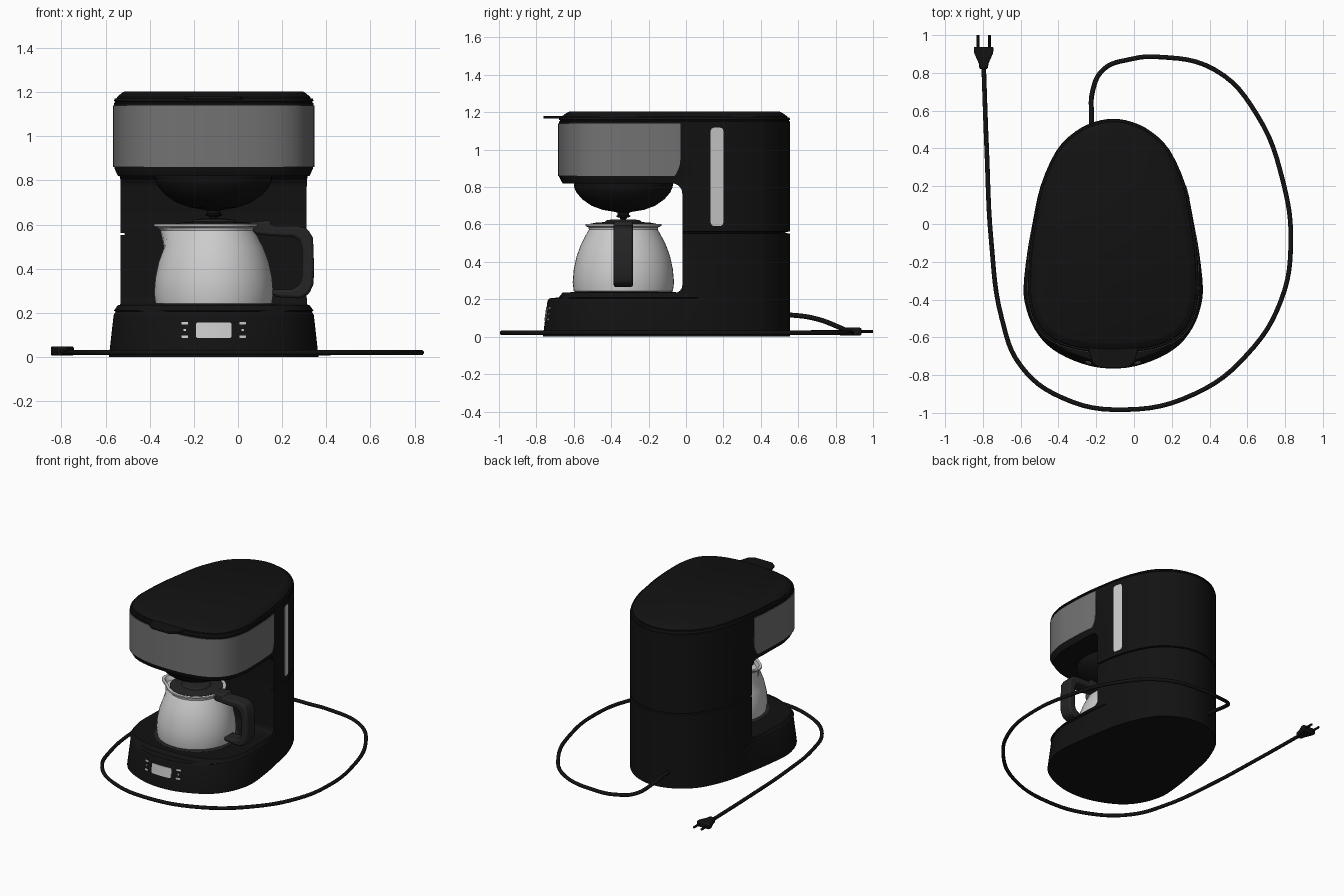
import bpy, bmesh, math
from mathutils import Vector

if "Cube" in bpy.data.objects:
    bpy.data.objects.remove(bpy.data.objects["Cube"])

CX = -0.11            # machine centre line
POT = (CX, -0.335)    # carafe axis


def material(name, v):
    m = bpy.data.materials.new(name)
    m.diffuse_color = (v, v, v, 1)
    m.use_nodes = True
    m.node_tree.nodes["Principled BSDF"].inputs["Base Color"].default_value = m.diffuse_color
    return m


BLACK, DARK = material("black", 0.006), material("dark_grey", 0.018)
STEEL, LIGHT = material("steel", 0.17), material("light_grey", 0.55)


def finish(ob, mat, angle=30):
    if mat:
        ob.data.materials.clear()
        ob.data.materials.append(mat)
    bpy.ops.object.select_all(action='DESELECT')
    ob.select_set(True)
    bpy.context.view_layer.objects.active = ob
    bpy.ops.object.shade_smooth_by_angle(angle=math.radians(angle))
    return ob


def loft(name, rings, mat=None):
    """Skin a stack of equal-length closed rings and cap both ends."""
    bm = bmesh.new()
    vs = [[bm.verts.new(p) for p in r] for r in rings]
    n = len(vs[0])
    for a, b in zip(vs, vs[1:]):
        for i in range(n):
            bm.faces.new((a[i], a[(i + 1) % n], b[(i + 1) % n], b[i]))
    bm.faces.new(vs[0])
    bm.faces.new(vs[-1])
    bmesh.ops.recalc_face_normals(bm, faces=bm.faces)
    me = bpy.data.meshes.new(name)
    bm.to_mesh(me)
    bm.free()
    ob = bpy.data.objects.new(name, me)
    bpy.context.collection.objects.link(ob)
    return finish(ob, mat)


def prism(name, axis, poly, a, b, mat=None, bevel=0):
    put = {'x': lambda p, t: (t, p[0], p[1]), 'y': lambda p, t: (p[0], t, p[1]),
           'z': lambda p, t: (p[0], p[1], t)}[axis]
    ob = loft(name, [[put(p, t) for p in poly] for t in (a, b)], mat)
    if bevel:
        m = ob.modifiers.new("bevel", 'BEVEL')
        m.width, m.segments, m.limit_method = bevel, 2, 'ANGLE'
    return ob


def lathe(name, prof, mat, center=POT, n=48, spout=0):
    rings = []
    for r, z in prof:
        ring = []
        for i in range(n):
            t = 2 * math.pi * i / n
            lift = max(0, min(1, (z - 0.5) / 0.085))
            k = r + spout * lift * max(0, -math.cos(t)) ** 14
            ring.append((center[0] + k * math.cos(t), center[1] + k * math.sin(t), z))
        rings.append(ring)
    return loft(name, rings, mat)


def rrect(u0, u1, v0, v1, radii):
    """Rounded rectangle; radii at (u1,v1), (u0,v1), (u0,v0), (u1,v0)."""
    out = []
    for k, (u, v, su, sv) in enumerate(((u1, v1, 1, 1), (u0, v1, -1, 1),
                                        (u0, v0, -1, -1), (u1, v0, 1, -1))):
        r = radii[k]
        for i in range(9 if r else 1):
            t = math.pi / 2 * (k + i / 8)
            out.append((u - su * r + r * math.cos(t), v - sv * r + r * math.sin(t)) if r else (u, v))
    return out


def boolean(ob, tool, op):
    m = ob.modifiers.new("cut", 'BOOLEAN')
    m.operation, m.object, m.solver = op, tool, 'EXACT'
    bpy.context.view_layer.objects.active = ob
    bpy.ops.object.modifier_apply(modifier="cut")
    bpy.data.objects.remove(tool)
    return finish(ob, ob.data.materials[0] if ob.data.materials else None)


# Plan outlines, half width against depth, front to back
REAR = [(.385, .2), (.30, .39), (.2, .49), (.1, .54), (0, .557)]
HEAD = [(0, -.68), (.15, -.672), (.28, -.64), (.37, -.585), (.42, -.51), (.444, -.42),
        (.452, -.34), (.445, -.15), (.425, 0)] + REAR
BASE = [(0, -.765), (.12, -.752), (.25, -.705), (.35, -.64), (.42, -.55), (.46, -.45),
        (.475, -.34), (.455, -.15), (.428, 0)] + REAR


def level(half, z, inset=0, front=False):
    """Smooth mirrored outline at height z, shrunk all round or only at the front."""
    pts = [Vector(p) for p in half] + [Vector((-w, y)) for w, y in half[-2:0:-1]]
    n, ring = len(pts), []
    for i in range(n):
        a, b, c, d = (pts[(i + k) % n] for k in (-1, 0, 1, 2))
        for t in (0, 1 / 3, 2 / 3):
            p = 0.5 * (2 * b + (c - a) * t + (2 * a - 5 * b + 4 * c - d) * t * t
                       + (3 * b - a - 3 * c + d) * t ** 3)
            w = max(0, min(1, (0.1 - p.y) / 0.35)) if front else 1
            p = p - (p - Vector((0, -0.1))).normalized() * inset * w
            ring.append((CX + p.x, p.y, z))
    return ring


# Housing: base, column and head in one shell, with the carafe bay cut out
housing = loft("housing", [
    level(BASE, 0), level(BASE, .19, .024, True), level(BASE, .205, .034, True),
    level(HEAD, .21), level(HEAD, .235, .02, True), level(HEAD, .552, .02, True),
    level(HEAD, .554, .026), level(HEAD, .560, .026), level(HEAD, .562, .02, True),
    level(HEAD, .82, .02, True), level(HEAD, .855, .002, True), level(HEAD, 1.15),
    level(HEAD, 1.153, .006), level(HEAD, 1.158, .006), level(HEAD, 1.16),
    level(HEAD, 1.172, .004)], BLACK)
bay = prism("bay_cutter", 'x', rrect(-1, -.02, .235, .82, (.055, 0, 0, .04)), -1, 1)
boolean(housing, bay, 'DIFFERENCE')

# Lid with front tab
loft("lid", [level(HEAD, 1.165, .012), level(HEAD, 1.178, .016), level(HEAD, 1.196, .04),
             level(HEAD, 1.203, .055)], BLACK)
prism("lid_tab", 'z', [(CX + x, y) for x, y in ((-.15, -.6), (-.11, -.735), (-.07, -.762),
      (.07, -.762), (.11, -.735), (.15, -.6))], 1.166, 1.18, BLACK, .004)

# Steel band around the head and water gauge on the right side
band = loft("steel_band", [level(HEAD, .86, -.004), level(HEAD, 1.14, -.004)], STEEL)
boolean(band, prism("band_cutter", 'x', rrect(-1, -.03, .8, 1.2, (0, 0, 0, .15)), -1, 1), 'INTERSECT')
gauge = loft("water_gauge", [level(HEAD, .5, -.003), level(HEAD, 1.14, -.003)], LIGHT)
boolean(gauge, prism("gauge_cutter", 'x', rrect(.132, .2, .592, 1.118, (.02,) * 4), .1, 1), 'INTERSECT')


# Control panel pieces follow the sloping front of the base
def front_piece(name, x, z, w, h, r):
    ob = loft(name, [level(BASE, 0, -.003), level(BASE, .19, .021, True)], LIGHT)
    cut = prism("panel_cutter", 'y', rrect(x - w / 2, x + w / 2, z - h / 2, z + h / 2, (r,) * 4), -1, -.6)
    boolean(ob, cut, 'INTERSECT')


front_piece("display", CX, .121, .162, .072, .012)
for side in (-1, 1):
    for z, w, h in ((.153, .03, .012), (.122, .012, .01), (.092, .03, .012)):
        front_piece("button", CX + side * .131, z, w, h, .004)

# Hot plate and filter basket
lathe("hot_plate", [(.285, .23), (.285, .236), (.28, .239), (.2, .239)], DARK)
lathe("filter_basket", [(.265, .83), (.264, .80), (.25, .77), (.22, .735), (.17, .70), (.11, .678),
      (.05, .668), (.032, .664), (.03, .65), (.038, .647), (.036, .64), (.02, .636), (.016, .628)], BLACK)

# Carafe, its lid and handle
lathe("carafe", [(.25, .236), (.265, .243), (.271, .29), (.265, .36), (.25, .43), (.226, .495),
      (.197, .55), (.184, .572), (.187, .585), (.203, .592), (.203, .602), (.182, .602),
      (.176, .57)], LIGHT, spout=.068)
lathe("carafe_lid", [(.178, .58), (.18, .603), (.15, .609), (.1, .613), (.09, .622), (.06, .627),
      (.01, .628)], DARK)
prism("carafe_handle", 'y', [
    (.02, .608), (.148, .62), (.153, .594), (.27, .594), (.315, .58), (.34, .54), (.345, .40),
    (.342, .33), (.322, .285), (.28, .265), (.19, .27), (.15, .28), (.15, .305), (.245, .306),
    (.278, .325), (.29, .36), (.29, .49), (.278, .53), (.25, .545), (.15, .548), (.08, .556)],
    POT[1] - .052, POT[1] + .052, DARK, .012)

# Power cord
path = [(-.225, .5, .115), (-.225, .57, .115), (-.22, .7, .095), (-.16, .82, .05), (-.02, .872, .025),
        (.12, .885, .02), (.43, .815, .02), (.65, .58, .02), (.79, .22, .02), (.83, -.1, .02),
        (.78, -.4, .02), (.6, -.69, .02), (.32, -.9, .02), (-.05, -.983, .02), (-.38, -.92, .02),
        (-.6, -.75, .02), (-.7, -.5, .02), (-.755, -.1, .02), (-.78, .4, .02), (-.796, .84, .024)]
cu = bpy.data.curves.new("power_cord", 'CURVE')
cu.dimensions, cu.bevel_depth, cu.bevel_resolution = '3D', .013, 2
cu.resolution_u, cu.use_fill_caps = 6, True
sp = cu.splines.new('BEZIER')
sp.bezier_points.add(len(path) - 1)
for bp, p in zip(sp.bezier_points, path):
    bp.co = p
    bp.handle_left_type = bp.handle_right_type = 'AUTO'
cord = bpy.data.objects.new("power_cord", cu)
bpy.context.collection.objects.link(cord)
bpy.ops.object.select_all(action='DESELECT')
cord.select_set(True)
bpy.context.view_layer.objects.active = cord
bpy.ops.object.convert(target='MESH')
finish(bpy.context.view_layer.objects.active, BLACK, 60)

# Plug with two pins
PX = -.796
half = [(.022, .82), (.026, .85), (.05, .905), (.053, .938)]
prism("plug", 'z', [(PX + x, y) for x, y in half] + [(PX - x, y) for x, y in half[::-1]],
      .006, .048, BLACK, .008)
for side in (-1, 1):
    x = PX + side * .031
    prism("plug_pin", 'y', [(x + .008 * math.cos(i * math.pi / 4), .027 + .008 * math.sin(i * math.pi / 4))
                            for i in range(8)], .93, 1.0, BLACK)
